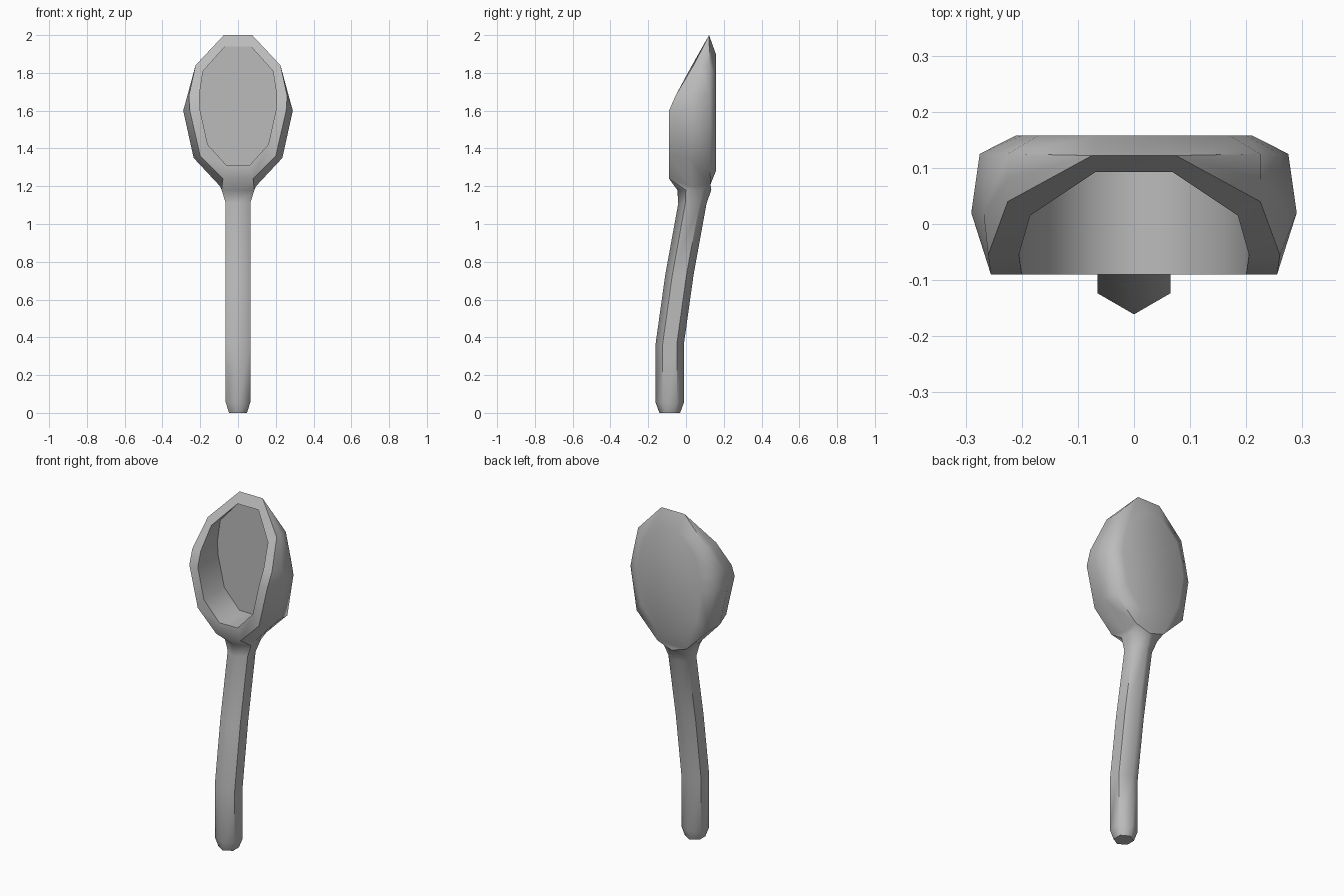
import bpy, bmesh, math

cube = bpy.data.objects.get("Cube")
if cube:
    bpy.data.objects.remove(cube)

# Single plain material
grey = bpy.data.materials.new("plain_grey")
grey.use_nodes = True
colour = (0.5, 0.5, 0.5, 1)
grey.diffuse_color = colour
grey.node_tree.nodes["Principled BSDF"].inputs["Base Color"].default_value = colour

bm = bmesh.new()


def mirrored_ring(half):
    """Closed ring from the points of its +x half, top to bottom."""
    pts = half + [(-x, y, z) for x, y, z in reversed(half)]
    return [bm.verts.new(p) for p in pts]


def hex_ring(y, z, rx, ry):
    """Horizontal hexagon with its points to the front and back."""
    angles = [math.radians(60 * i - 90) for i in range(6)]
    return [bm.verts.new((rx * math.cos(a), y + ry * math.sin(a), z)) for a in angles]


def bridge(a, b, skip=()):
    n = len(a)
    for i in range(n):
        if i not in skip:
            j = (i + 1) % n
            bm.faces.new((a[i], a[j], b[j], b[i]))


# Bowl: hollow floor, slanted rim, outer wall and flattened back
inner_half = [(.068, .093, 1.94), (.185, .015, 1.81), (.205, -.055, 1.68),
              (.2, -.09, 1.6), (.16, -.09, 1.42), (.06, -.09, 1.31)]
floor = mirrored_ring([(x, .1, z) for x, y, z in inner_half])
inner = mirrored_ring(inner_half)
rim = mirrored_ring([(.075, .122, 2), (.225, .04, 1.84), (.26, -.055, 1.68),
                     (.255, -.09, 1.6), (.2, -.09, 1.36), (.08, -.09, 1.24)])
middle = mirrored_ring([(.075, .122, 2), (.225, .08, 1.84), (.268, .02, 1.68),
                        (.29, .02, 1.6), (.235, .02, 1.35), (.095, .03, 1.2)])
crease = mirrored_ring([(.075, .122, 2), (.225, .125, 1.84), (.26, .125, 1.68),
                        (.275, .125, 1.6), (.235, .125, 1.35), (.095, .13, 1.21)])
back = mirrored_ring([(.06, .158, 1.9), (.17, .158, 1.79), (.2, .158, 1.67),
                      (.21, .158, 1.6), (.18, .158, 1.41), (.075, .158, 1.28)])
bm.faces.new(floor)
bridge(floor, inner)
bridge(inner, rim)
bridge(rim, middle, skip=(5,))
bridge(middle, crease, skip=(5,))
bridge(crease, back)
bm.faces.new(back)

# Handle: bent hexagonal bar, from the tapered foot to the flared neck
sections = [(-.086, 0, .055, .055), (-.086, .055, .075, .075),
            (-.086, .365, .075, .075), (-.035, .73, .075, .075),
            (.034, 1.11, .075, .075), (.044, 1.18, .1, .09)]
handle = [hex_ring(*s) for s in sections]
bm.faces.new(handle[0])
for low, high in zip(handle, handle[1:]):
    bridge(low, high)

# Neck: triangles joining the handle to the opening under the bowl
opening = [rim[5], middle[5], crease[5], crease[6], middle[6], rim[6]]
neck = handle[-1]
for i in range(6):
    bm.faces.new((neck[i], opening[i], opening[i - 1]))
    bm.faces.new((neck[i], neck[(i + 1) % 6], opening[i]))

bmesh.ops.remove_doubles(bm, verts=bm.verts, dist=0.0005)
bmesh.ops.recalc_face_normals(bm, faces=bm.faces)

mesh = bpy.data.meshes.new("spoon")
bm.to_mesh(mesh)
bm.free()
mesh.materials.append(grey)
spoon = bpy.data.objects.new("spoon", mesh)
bpy.context.collection.objects.link(spoon)
bpy.ops.object.select_all(action='DESELECT')
spoon.select_set(True)
bpy.context.view_layer.objects.active = spoon
bpy.ops.object.shade_smooth_by_angle(angle=math.radians(59.8))
